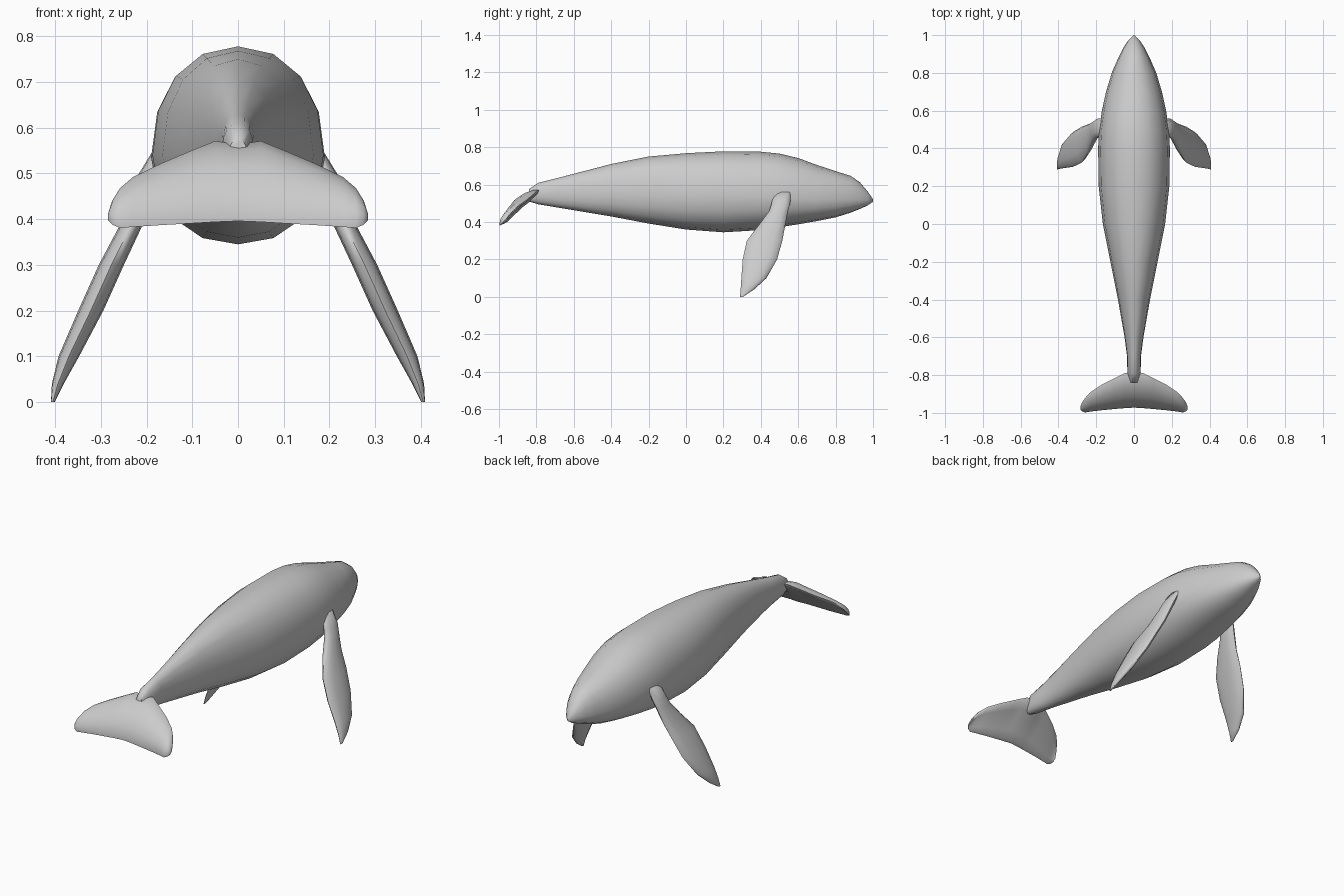
import bpy, bmesh
from math import sin, cos, pi, copysign
from mathutils import Vector

if "Cube" in bpy.data.objects:
    bpy.data.objects.remove(bpy.data.objects["Cube"])

skin = bpy.data.materials.new("grey_skin")
skin.use_nodes = True
GREY = (0.6, 0.6, 0.6, 1)
skin.diffuse_color = GREY
skin.node_tree.nodes["Principled BSDF"].inputs["Base Color"].default_value = GREY


def loft(name, rings):
    """Skin a list of equal closed rings, cap the ends and shade smooth."""
    bm = bmesh.new()
    loops = [[bm.verts.new(p) for p in ring] for ring in rings]
    n = len(loops[0])
    for a, b in zip(loops, loops[1:]):
        for i in range(n):
            j = (i + 1) % n
            bm.faces.new((a[i], a[j], b[j], b[i]))
    bm.faces.new(loops[0])
    bm.faces.new(loops[-1])
    bmesh.ops.remove_doubles(bm, verts=bm.verts, dist=0.0005)
    bmesh.ops.recalc_face_normals(bm, faces=bm.faces)
    mesh = bpy.data.meshes.new(name)
    bm.to_mesh(mesh)
    bm.free()
    mesh.materials.append(skin)
    obj = bpy.data.objects.new(name, mesh)
    bpy.context.collection.objects.link(obj)
    for other in bpy.context.selected_objects:
        other.select_set(False)
    obj.select_set(True)
    bpy.context.view_layer.objects.active = obj
    bpy.ops.object.shade_smooth_by_angle(angle=pi / 3)
    return obj


def soft(v):
    """Slightly squared circle coordinate."""
    return copysign(abs(v) ** 0.92, v)


# Body: y, half width, top, bottom, height of the widest line
STATIONS = [
    (-0.84, 0.02, 0.575, 0.51, 0.54), (-0.79, 0.035, 0.61, 0.495, 0.55),
    (-0.7, 0.037, 0.632, 0.48, 0.55), (-0.6, 0.05, 0.658, 0.463, 0.55),
    (-0.4, 0.085, 0.71, 0.43, 0.55), (-0.2, 0.125, 0.75, 0.392, 0.545),
    (0, 0.165, 0.768, 0.36, 0.54), (0.2, 0.187, 0.778, 0.345, 0.54),
    (0.4, 0.19, 0.776, 0.357, 0.535), (0.5, 0.185, 0.766, 0.372, 0.53),
    (0.6, 0.17, 0.742, 0.388, 0.525), (0.7, 0.148, 0.705, 0.405, 0.52),
    (0.8, 0.118, 0.672, 0.425, 0.52), (0.88, 0.083, 0.647, 0.45, 0.52),
    (0.93, 0.058, 0.612, 0.47, 0.52), (0.97, 0.032, 0.565, 0.488, 0.52),
    (1.0, 0.003, 0.522, 0.508, 0.515),
]
SIDES = 16
body = []
for y, w, top, bottom, mid in STATIONS:
    ring = []
    for k in range(SIDES):
        a = 2 * pi * k / SIDES
        c = soft(cos(a))
        ring.append((w * soft(sin(a)), y, mid + c * (top - mid if c > 0 else mid - bottom)))
    body.append(ring)
loft("body", body)


def foil(lead, trail, normal, thick, camber, n=12):
    """Rounded blade section from leading to trailing edge."""
    lead, trail, normal = Vector(lead), Vector(trail), Vector(normal).normalized()
    ring = []
    for k in range(n):
        a = 2 * pi * k / n
        t = (1 - cos(a)) / 2
        bow = camber * sin(pi * t) + thick / 2 * sin(a)
        ring.append(lead.lerp(trail, t) + normal * bow)
    return ring


# Flippers: z, x, leading y, trailing y, thickness
FLIPPER = [
    (0.56, 0.165, 0.56, 0.47, 0.03), (0.5, 0.194, 0.557, 0.457, 0.045),
    (0.46, 0.208, 0.546, 0.445, 0.05), (0.38, 0.237, 0.53, 0.385, 0.05),
    (0.3, 0.277, 0.515, 0.325, 0.055), (0.2, 0.322, 0.487, 0.303, 0.055),
    (0.1, 0.37, 0.43, 0.296, 0.045), (0.04, 0.394, 0.365, 0.292, 0.026),
    (0.0, 0.405, 0.305, 0.289, 0.008),
]
for side, s in (("left", 1), ("right", -1)):
    loft(side + "_flipper", [
        foil((s * x, yl, z), (s * x, yt, z), (s, 0, 0), th, 0)
        for z, x, yl, yt, th in FLIPPER])

# Tail fluke: x, leading y and z, trailing y and z, thickness
FLUKE = [
    (0, -0.78, 0.56, -0.972, 0.396, 0.055), (0.05, -0.79, 0.57, -0.975, 0.394, 0.05),
    (0.1, -0.815, 0.55, -0.979, 0.391, 0.045), (0.17, -0.85, 0.52, -0.985, 0.387, 0.04),
    (0.23, -0.89, 0.492, -0.992, 0.383, 0.03), (0.258, -0.92, 0.468, -0.996, 0.381, 0.025),
    (0.275, -0.945, 0.44, -0.99, 0.388, 0.018), (0.284, -0.965, 0.412, -0.98, 0.397, 0.008),
]
mirrored = [(-r[0],) + r[1:] for r in reversed(FLUKE[1:])]
loft("tail_fluke", [
    foil((x, yl, zl), (x, yt, zt), (0, zt - zl, yl - yt), th, th * 0.5)
    for x, yl, zl, yt, zt, th in mirrored + FLUKE])
